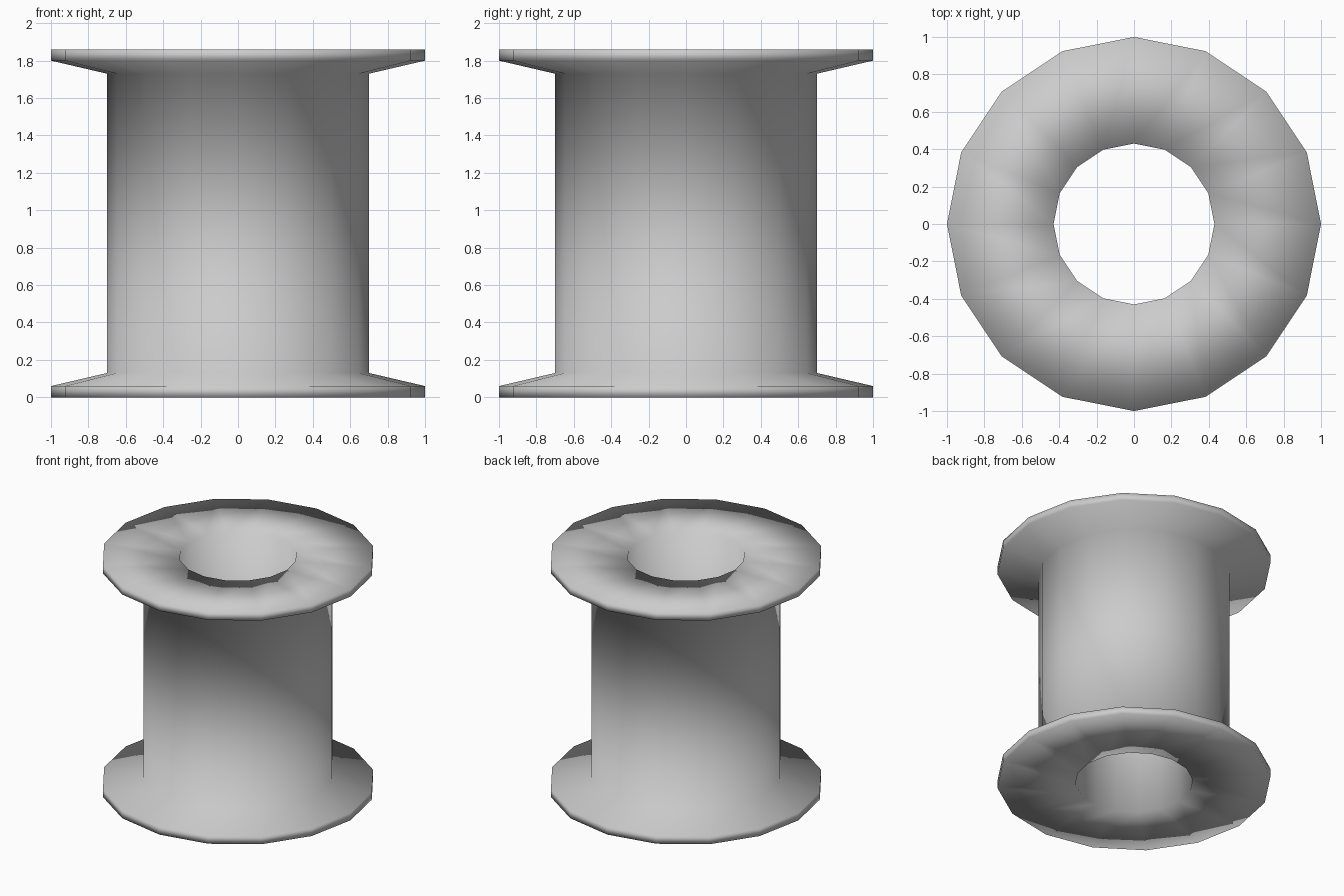
import bpy, bmesh, math

if "Cube" in bpy.data.objects:
    bpy.data.objects.remove(bpy.data.objects["Cube"])

SIDES = 16
HEIGHT = 1.86

# Half profile (radius, z) of the spool, from bore to barrel; mirrored for the top
lower = [(0.43, 0.0), (1.0, 0.0), (1.0, 0.06), (0.70, 0.13)]
upper = [(r, HEIGHT - z) for r, z in reversed(lower)]
profile = lower + upper

# Revolve the closed profile around z
bm = bmesh.new()
rings = []
for i in range(SIDES):
    a = 2 * math.pi * i / SIDES
    rings.append([bm.verts.new((r * math.cos(a), r * math.sin(a), z)) for r, z in profile])

n = len(profile)
for i in range(SIDES):
    a, b = rings[i], rings[(i + 1) % SIDES]
    for j in range(n):
        k = (j + 1) % n
        bm.faces.new((a[j], b[j], b[k], a[k]))
bmesh.ops.recalc_face_normals(bm, faces=bm.faces)

# The whole spool is smooth shaded, with no sharp edges
for f in bm.faces:
    f.smooth = True

mesh = bpy.data.meshes.new("spool")
bm.to_mesh(mesh)
bm.free()
spool = bpy.data.objects.new("spool", mesh)
bpy.context.collection.objects.link(spool)
